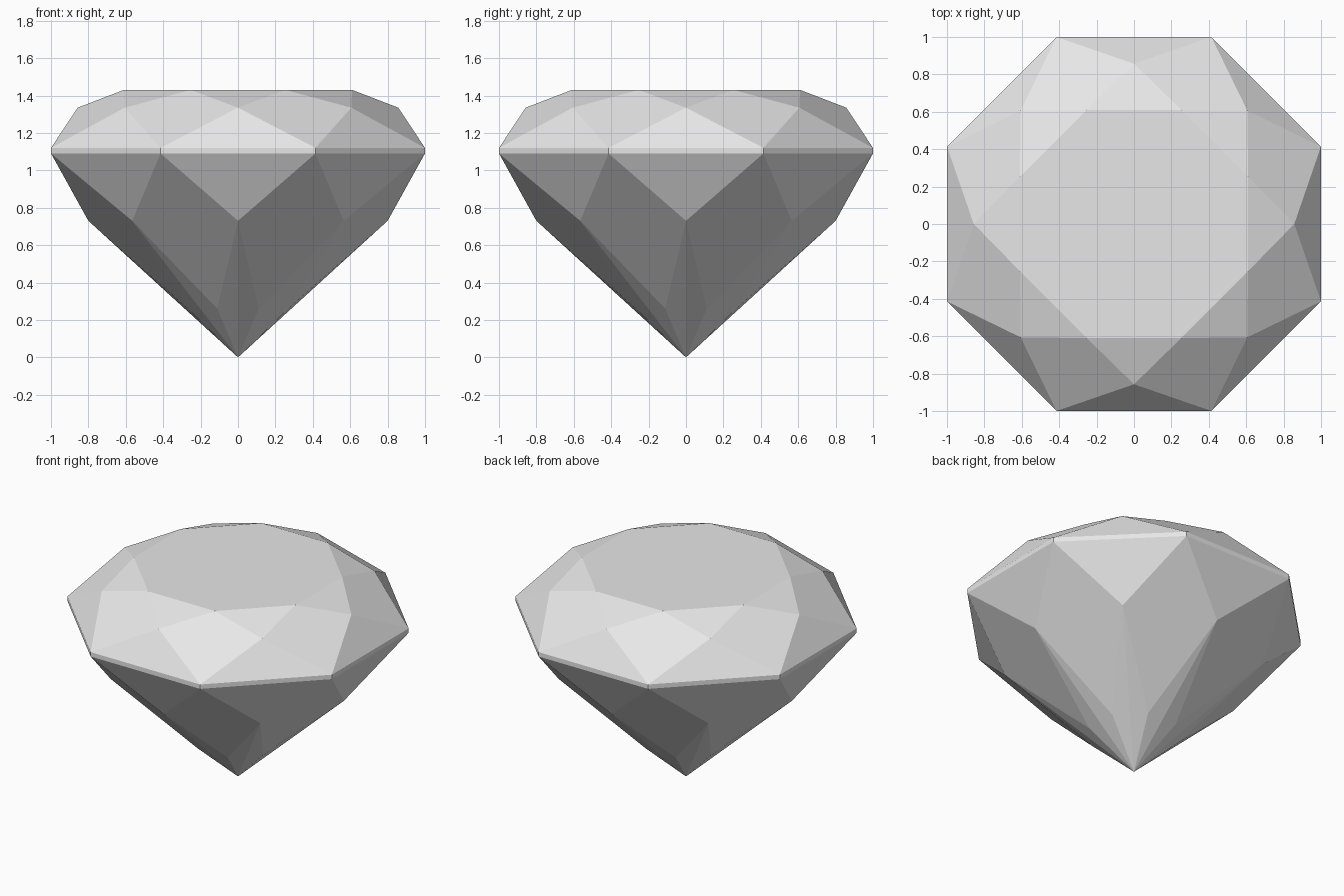
import bpy
import bmesh
from math import cos, sin, pi

cube = bpy.data.objects.get("Cube")
if cube:
    bpy.data.objects.remove(cube, do_unlink=True)

SIDES = 8
STEP = 2 * pi / SIDES

gray = bpy.data.materials.new("light_gray")
gray.use_nodes = True
color = (0.8, 0.8, 0.8, 1)
gray.diffuse_color = color
gray.node_tree.nodes["Principled BSDF"].inputs["Base Color"].default_value = color

bm = bmesh.new()


def ring(radius, z, offset):
    """Octagon of vertices, turned by a fraction of one step."""
    return [bm.verts.new((radius * cos((i + offset) * STEP),
                          radius * sin((i + offset) * STEP), z))
            for i in range(SIDES)]


# Rings from the flat table down to the pointed culet
table = ring(0.66, 1.43, 0.5)
crown = ring(0.857, 1.335, 0)
girdle_top = ring(1.082, 1.12, 0.5)
girdle_low = ring(1.082, 1.09, 0.5)
pavilion = ring(0.8, 0.73, 0)
lower = ring(0.29, 0.26, 0.5)
culet = bm.verts.new((0, 0, 0))

bm.faces.new(table)
for i in range(SIDES):
    j = (i + 1) % SIDES
    h = i - 1
    facets = [
        (table[h], crown[i], table[i]),                        # star
        (table[i], crown[i], girdle_top[i], crown[j]),         # crown kite
        (crown[i], girdle_top[h], girdle_top[i]),              # upper girdle
        (girdle_top[h], girdle_low[h], girdle_low[i], girdle_top[i]),
        (girdle_low[h], pavilion[i], girdle_low[i]),           # lower girdle
        (girdle_low[i], pavilion[i], lower[i], pavilion[j]),   # pavilion kite
        (pavilion[i], culet, lower[i]),                        # culet facets
        (pavilion[j], lower[i], culet),
    ]
    for facet in facets:
        bm.faces.new(facet)

bmesh.ops.recalc_face_normals(bm, faces=bm.faces[:])
mesh = bpy.data.meshes.new("cut_gem")
bm.to_mesh(mesh)
bm.free()
mesh.materials.append(gray)
gem = bpy.data.objects.new("cut_gem", mesh)
bpy.context.collection.objects.link(gem)
